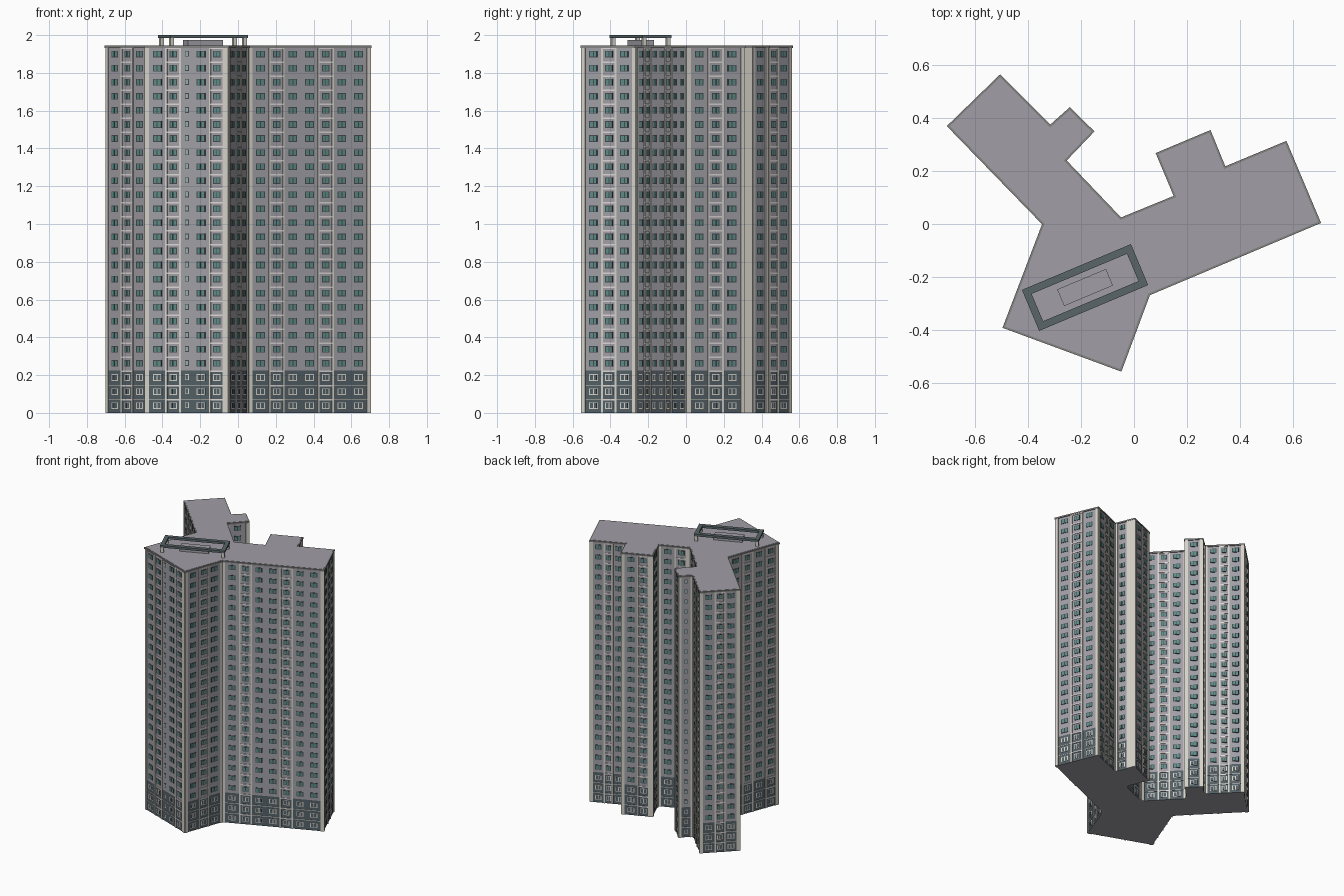
import bpy, bmesh, math
from mathutils import Vector, Matrix

if "Cube" in bpy.data.objects:
    bpy.data.objects.remove(bpy.data.objects["Cube"])


def material(name, r, g, b):
    m = bpy.data.materials.new(name)
    m.use_nodes = True
    m.diffuse_color = (r, g, b, 1)
    m.node_tree.nodes["Principled BSDF"].inputs["Base Color"].default_value = (r, g, b, 1)
    return m


GREY = material("mauve grey", 0.355, 0.345, 0.38)
SLATE = material("dark slate", 0.085, 0.115, 0.132)
CREAM = material("cream trim", 0.66, 0.64, 0.575)
SILL = material("pale sill", 0.74, 0.69, 0.68)
FRAME = material("window dark", 0.06, 0.07, 0.075)
TEAL = material("teal glass", 0.11, 0.26, 0.245)
PALE = material("pale glass", 0.30, 0.42, 0.42)
EDGE = material("roof edge", 0.23, 0.235, 0.225)
STEEL = material("green steel", 0.10, 0.133, 0.138)

FLOORS, BASE_FLOORS, TOP = 26, 3, 1.935
STEP = TOP / FLOORS
BASE_TOP = STEP * BASE_FLOORS

# Plan corners, counter-clockwise, each with the bay pattern of the wall that
# starts there: w = window, s = small pale window, B = balcony bay, P = plain panel
PLAN = [
    (-.702, .37, "wBwBw"), (-.343, 0, "wBwB"), (-.492, -.39, "wBswB"),
    (-.05, -.553, "wBw"), (.057, -.266, "wBwwBww"), (.702, .006, "wBw"),
    (.574, .309, "wBw"), (.343, .213, "wP"), (.287, .35, "wB"),
    (.087, .266, "ww"), (.155, .104, "wB"), (-.05, .02, "wBw"),
    (-.26, .24, "w"), (-.155, .35, "w"), (-.243, .436, "s"),
    (-.317, .37, "wBw"), (-.506, .56, "wBw"),
]


def offset(points, d):
    """Move a closed outline inwards by d with mitred corners."""
    out = []
    for i, p in enumerate(points):
        a = (p - points[i - 1]).normalized()
        b = (points[(i + 1) % len(points)] - p).normalized()
        na, nb = Vector((-a.y, a.x)), Vector((-b.y, b.x))
        out.append(p + (na + nb) * d / (1 + na.dot(nb)))
    return out


def finish(name, bm, *mats):
    me = bpy.data.meshes.new(name)
    bmesh.ops.recalc_face_normals(bm, faces=bm.faces)
    bm.to_mesh(me)
    bm.free()
    for m in mats:
        me.materials.append(m)
    ob = bpy.data.objects.new(name, me)
    bpy.context.collection.objects.link(ob)
    return ob


def prism(name, points, z0, z1, *mats):
    """Extruded outline; a second material goes on the sides."""
    bm = bmesh.new()
    face = bm.faces.new([bm.verts.new((p.x, p.y, z0)) for p in points])
    ext = bmesh.ops.extrude_face_region(bm, geom=[face], use_keep_orig=True)
    verts = [v for v in ext["geom"] if isinstance(v, bmesh.types.BMVert)]
    bmesh.ops.translate(bm, verts=verts, vec=(0, 0, z1 - z0))
    bm.normal_update()
    for f in bm.faces:
        f.material_index = int(len(mats) > 1 and abs(f.normal.z) < .5)
    return finish(name, bm, *mats)


class Wall:
    """Places shallow plates on a wall, measured along it and upwards."""

    def __init__(self, a, b):
        self.a, self.length = a, (b - a).length
        self.u = (b - a).normalized()
        self.n = Vector((self.u.y, -self.u.x))

    def plate(self, part, s0, s1, z0, z1, depth):
        bm = parts[part]

        def corner(s, z, d):
            p = self.a + self.u * s + self.n * d
            return bm.verts.new((p.x, p.y, z))
        ring = [(s0, z0), (s1, z0), (s1, z1), (s0, z1)]
        back = [corner(s, z, 0) for s, z in ring]
        front = [corner(s, z, depth) for s, z in ring]
        bm.faces.new(front)
        for i in range(4):
            j = (i + 1) % 4
            bm.faces.new((back[i], back[j], front[j], front[i]))


# Main volumes
outline = [Vector((x, y)) for x, y, _ in PLAN]
body = offset(outline, .002)
prism("base_storeys", body, 0, BASE_TOP, GREY, SLATE)
prism("tower_body", body, BASE_TOP, TOP, GREY)
prism("roof_edge", offset(outline, -.004), TOP - .002, TOP + .009, EDGE)
prism("roof_deck", offset(outline, .004), TOP + .009, TOP + .011, GREY)

parts = {k: bmesh.new() for k in ("pilaster", "sill", "ledge", "frame", "glass",
                                  "pale_glass", "base_frame", "base_pane")}


def window(wall, mid, width, z0, z1, panes, edge, look):
    """Frame plate with a row of panes."""
    frame, pane = look
    wall.plate(frame, mid - width / 2, mid + width / 2, z0, z1, .002)
    w = (width - edge * (panes + 1)) / panes
    for i in range(panes):
        s = mid - width / 2 + edge + i * (w + edge)
        wall.plate(pane, s, s + w, z0 + .004, z1 - .004, .003)


# Facades: pilasters, balcony sills and windows
WEIGHT = {"w": 1.0, "s": .7, "B": .95, "P": .6}
CORNER = .02
for i, (x, y, bays) in enumerate(PLAN):
    wall = Wall(body[i], body[(i + 1) % len(body)])
    for s in (0, wall.length - CORNER):
        wall.plate("pilaster", s, s + CORNER, 0, TOP, .005)
    for k in range(1, BASE_FLOORS):
        wall.plate("ledge", CORNER, wall.length - CORNER, k * STEP - .004, k * STEP, .002)
    unit = (wall.length - 2 * CORNER) / sum(WEIGHT[b] for b in bays)
    s = CORNER
    for bay in bays:
        width = unit * WEIGHT[bay]
        mid = s + width / 2
        if bay == "P":
            wall.plate("pilaster", s, s + width, 0, TOP, .005)
        elif bay == "B":
            for e in (s, s + width - .01):
                wall.plate("pilaster", e, e + .01, 0, TOP, .005)
        for k in range(FLOORS):
            z, base = k * STEP, k < BASE_FLOORS
            z0, z1 = z + .021, z + .056
            look = ("base_frame", "base_pane") if base else ("frame", "glass")
            if bay == "B":
                wall.plate("sill", s + .01, s + width - .01, z + STEP - .008, z + STEP, .004)
                window(wall, mid, min(.042, width * .5), z0, z1, 2, .005, look)
            elif bay == "w":
                window(wall, mid, min(.05, width * .6), z0, z1, 2, .006, look)
            elif bay == "s":
                pale = look if base else ("frame", "pale_glass")
                window(wall, mid, .022, z0 + .004, z1, 1, .003, pale)
        s += width

finish("pilasters", parts["pilaster"], CREAM)
finish("balcony_sills", parts["sill"], SILL)
finish("base_ledges", parts["ledge"], CREAM)
finish("window_frames", parts["frame"], FRAME)
finish("window_glass", parts["glass"], TEAL)
finish("small_window_glass", parts["pale_glass"], PALE)
finish("base_window_frames", parts["base_frame"], CREAM)
finish("base_window_panes", parts["base_pane"], SLATE)

# Rooftop canopy, turned with the long wing
TURN = Matrix.Translation((-.185, -.24, 0)) @ Matrix.Rotation(math.radians(22.8), 4, "Z")


def box(bm, x, y, z0, z1, sx, sy):
    place = TURN @ Matrix.Translation((x, y, (z0 + z1) / 2)) @ Matrix.Diagonal((sx, sy, z1 - z0, 1))
    bmesh.ops.create_cube(bm, size=1, matrix=place)


LONG, WIDE, BEAM = .447, .168, .028
canopy, posts, plant = bmesh.new(), bmesh.new(), bmesh.new()
for side in (-1, 1):
    box(canopy, 0, side * (WIDE - BEAM) / 2, 1.984, 2.0, LONG, BEAM)
    box(canopy, side * (LONG - BEAM) / 2, 0, 1.984, 2.0, BEAM, WIDE - 2 * BEAM)
    for end in (-1, 1):
        box(posts, end * (LONG - BEAM) / 2, side * (WIDE - BEAM) / 2, TOP, 1.984, .02, .02)
box(plant, 0, 0, TOP, 1.975, .2, .068)
finish("roof_canopy", canopy, STEEL)
finish("canopy_posts", posts, CREAM)
finish("roof_plant_room", plant, GREY)
